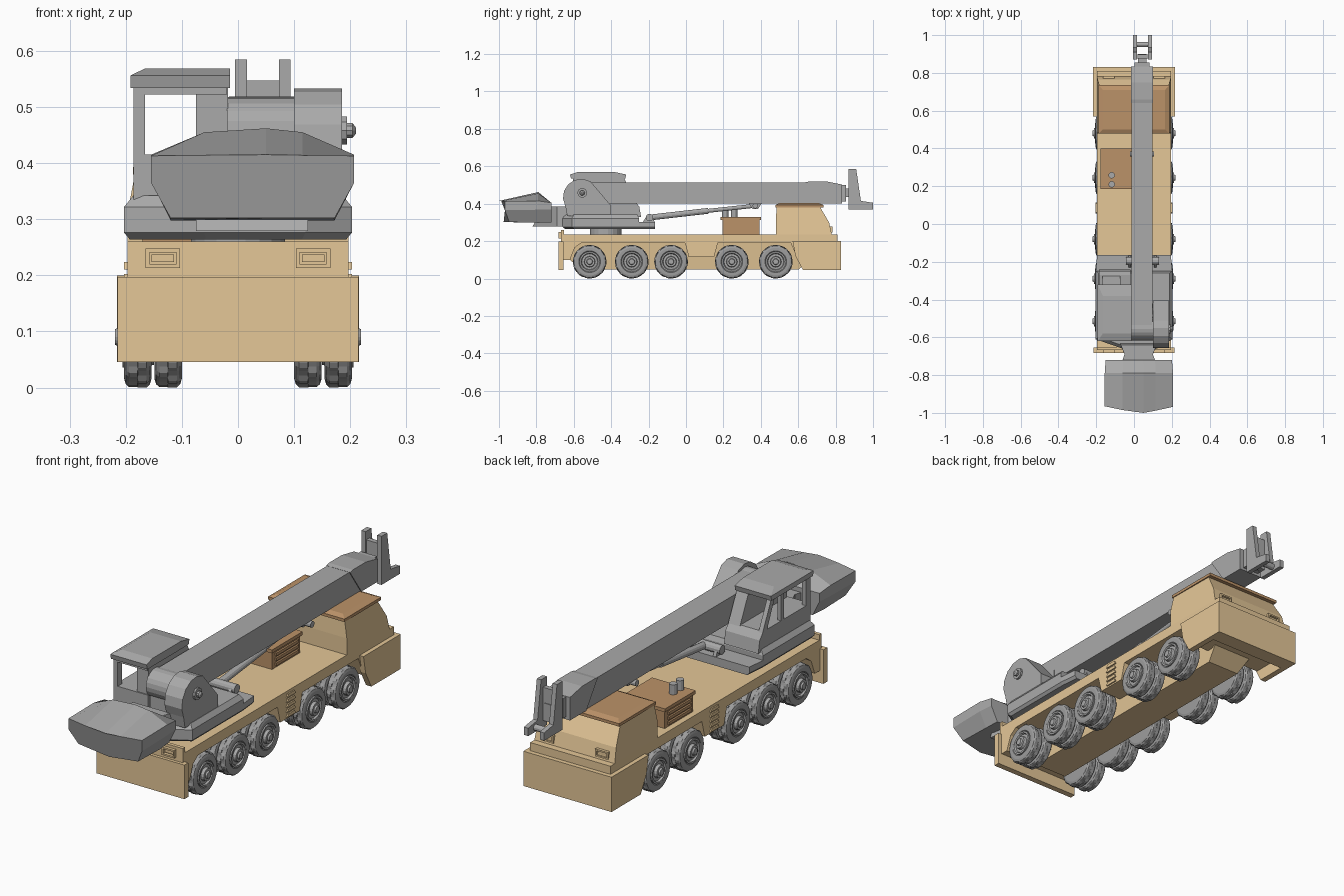
import bpy, bmesh, math
from mathutils import Vector


def material(name, rgb):
    m = bpy.data.materials.new(name)
    m.diffuse_color = (*rgb, 1)
    return m


TAN = material("tan_paint", (0.78, 0.57, 0.31))
BROWN = material("brown_paint", (0.50, 0.29, 0.14))
GREY = material("grey_metal", (0.40, 0.40, 0.40))
TYRE = material("dark_rubber", (0.34, 0.34, 0.34))


def mesh(name, verts, faces, mat):
    me = bpy.data.meshes.new(name)
    me.from_pydata([tuple(v) for v in verts], [], faces)
    bm = bmesh.new()
    bm.from_mesh(me)
    bmesh.ops.recalc_face_normals(bm, faces=bm.faces)
    bm.to_mesh(me)
    bm.free()
    me.materials.append(mat)
    ob = bpy.data.objects.new(name, me)
    bpy.context.collection.objects.link(ob)
    return ob


def loft(name, rings, mat):
    n = len(rings[0])
    faces = [list(range(n)), [(len(rings) - 1) * n + i for i in range(n)]]
    for r in range(len(rings) - 1):
        for i in range(n):
            j = (i + 1) % n
            faces.append([r * n + i, r * n + j, (r + 1) * n + j, (r + 1) * n + i])
    return mesh(name, [v for ring in rings for v in ring], faces, mat)


def prism(name, pts, x0, x1, mat):
    """Side profile of (y, z) points pulled along x."""
    return loft(name, [[(x, y, z) for y, z in pts] for x in (x0, x1)], mat)


def plan(name, layers, mat):
    """Stack of (z, outline of (x, y)) layers."""
    return loft(name, [[(x, y, z) for x, y in pts] for z, pts in layers], mat)


def box(name, x0, x1, y0, y1, z0, z1, mat):
    return prism(name, [(y0, z0), (y1, z0), (y1, z1), (y0, z1)], x0, x1, mat)


def lathe_x(name, prof, y, z, seg, mat, tread=None):
    """Turn an (x, radius) profile round the x axis; tread lowers alternate steps."""
    rings = []
    for k, (x, r) in enumerate(prof):
        ring = []
        for i in range(seg):
            rr = r
            if tread and k in tread and (i // 2 + tread[k]) % 2:
                rr -= 0.004
            a = 2 * math.pi * i / seg
            ring.append((x, y + rr * math.cos(a), z + rr * math.sin(a)))
        rings.append(ring)
    return loft(name, rings, mat)


def rod(name, a, b, r, mat, seg=12):
    a, b = Vector(a), Vector(b)
    d = (b - a).normalized()
    u = d.orthogonal().normalized()
    v = d.cross(u)
    ang = [2 * math.pi * i / seg for i in range(seg)]
    return loft(name, [[p + r * (u * math.cos(t) + v * math.sin(t)) for t in ang]
                       for p in (a, b)], mat)


# Carrier chassis with wheel arches, and the narrow belly between the wheels
prism("chassis_body", [(-.66, .236), (-.66, .1), (-.62, .1), (-.595, .165), (-.56, .19),
                       (-.005, .19), (.015, .115), (.15, .115), (.17, .19), (.56, .19),
                       (.6, .1), (.81, .1), (.81, .236)], -.197, .197, TAN)
belly = [(-.62, .2), (-.62, .1), (-.56, .047), (.6, .047), (.66, .1), (.66, .2)]
loft("chassis_belly", [[(s * w, y, z) for (y, z), w in
                        zip(belly, (.096, .096, .08, .08, .096, .096))] for s in (-1, 1)], TAN)
box("front_apron", -.215, .215, -.682, -.655, .046, .197, TAN)
box("front_beam", -.197, .197, -.668, -.652, .19, .26, TAN)

# Rear bumper wrapped round the carrier cab
for s in (-1, 1):
    prism("bumper_side", [(.57, .2), (.585, .12), (.625, .046), (.83, .046), (.83, .2)],
          s * .19, s * .216, TAN)
box("bumper_rear", -.216, .216, .805, .83, .046, .2, TAN)
box("rear_step", -.19, .19, .76, .806, .046, .065, TAN)

# Carrier cab with sloped rear and brown roof
cab = [(.48, .235), (.48, .31), (.485, .385), (.715, .385), (.765, .30), (.78, .235)]
wid = [.197, .197, .183, .18, .193, .197]
loft("carrier_cab", [[(s * w, y, z) for (y, z), w in zip(cab, wid)] for s in (-1, 1)], TAN)
plan("carrier_cab_roof", [(.38, [(-.187, .478), (.187, .478), (.187, .735), (-.187, .735)]),
                          (.393, [(-.187, .478), (.187, .478), (.187, .735), (-.187, .735)]),
                          (.403, [(-.165, .5), (.165, .5), (.165, .71), (-.165, .71)])], BROWN)


def lamp(name, x, y, out, z0, z1):
    """Recessed lamp: four frame bars round an inset block."""
    y1 = y + out
    box(name + "_top", x - .031, x + .031, y, y1, z1 - .007, z1, TAN)
    box(name + "_base", x - .031, x + .031, y, y1, z0, z0 + .007, TAN)
    for s in (-1, 1):
        box(name + "_side", x + s * .024, x + s * .031, y, y1, z0, z1, TAN)
    box(name + "_lens", x - .02, x + .02, y, y + out * .6, z0 + .011, z1 - .011, TAN)


for s in (-1, 1):
    lamp("front_lamp", s * .134, -.66, -.022, .213, .248)
    lamp("rear_lamp", s * .134, .765, .018, .245, .278)
    # Side louvres
    for i in range(5):
        z = .122 + i * .022
        prism("side_louvre", [(.055, z), (.115, z), (.108, z + .014), (.062, z + .014)],
              s * .19, s * .203, TAN)

# Engine box with louvred sides, lid and twin exhausts
box("engine_box", -.17, .03, .195, .392, .23, .315, BROWN)
box("engine_lid", -.177, .037, .185, .4, .313, .328, BROWN)
for x0, x1 in ((-.178, -.168), (.028, .038)):
    for z in (.246, .268, .29):
        box("engine_slat", x0, x1, .215, .372, z, z + .013, BROWN)
for y in (.21, .258):
    rod("exhaust", (-.118, y, .32), (-.118, y, .372), .017, GREY)

# Wheels: five axles with twin tyres each side
for y in (-.515, -.29, -.08, .245, .48):
    for s in (-1, 1):
        for x in (.1, .154):
            prof = [(x, .05), (x, .074), (x + .003, .084), (x + .009, .09),
                    (x + .0245, .09), (x + .0255, .09), (x + .04, .09),
                    (x + .046, .084), (x + .049, .074), (x + .049, .058), (x + .042, .05)]
            lathe_x("tyre", [(s * a, r) for a, r in prof], y, .09, 48, TYRE,
                    {3: 0, 4: 0, 5: 1, 6: 1})
        hub = [(.15, .05), (.206, .054), (.206, .046), (.198, .042), (.199, .03),
               (.212, .027), (.212, .017), (.219, .014)]
        lathe_x("wheel_hub", [(s * a, r) for a, r in hub], y, .09, 16, GREY)

# Turntable and slewing platform
rod("turntable", (0, -.43, .23), (0, -.43, .275), .085, GREY, 20)
low = [(-.195, -.165), (.195, -.165), (.203, -.25), (.203, -.61), (.12, -.66),
       (-.06, -.66), (-.203, -.61), (-.203, -.25)]
plan("platform_plate", [(.264, [(x * .95, y * .97 - .005) for x, y in low]), (.276, low),
                        (.302, low)], GREY)
up = [(-.203, -.25), (.203, -.25), (.203, -.61), (.12, -.66), (-.06, -.66), (-.203, -.61)]
plan("platform_block", [(.30, up), (.322, up),
                        (.342, [(x * .92, y * .94 - .025) for x, y in up])], GREY)

# Neck and faceted counterweight
plan("counterweight_neck", [(.279, [(-.075, -.82), (.125, -.82), (.1, -.69), (.13, -.62),
                                    (-.08, -.62), (-.05, -.69)]),
                            (.385, [(-.075, -.76), (.125, -.76), (.1, -.69), (.12, -.64),
                                    (-.07, -.64), (-.05, -.69)])], GREY)
xs = [-.12, -.155, -.155, -.06, .05, .115, .207, .207, .172, .05]
zs = [.298, .368, .415, .455, .462, .455, .415, .368, .298, .298]
fy = [-.945, -.965, -.965, -.985, -1.0, -.988, -.968, -.968, -.945, -.975]
fz = [.302, .365, .413, .414, .415, .414, .413, .365, .302, .302]
loft("counterweight", [list(zip(xs, fy, fz)),
                       [(x, -.79, z) for x, z in zip(xs, zs)],
                       [(x * .97, -.72, min(max(z, .30), .405)) for x, z in zip(xs, zs)]], GREY)

# Operator cab: solid base, open window frame and bevelled roof
prism("operator_cab_base", [(-.605, .33), (-.24, .33), (-.25, .385), (-.275, .415),
                            (-.605, .415)], -.186, -.018, GREY)
prism("operator_cab_wall", [(-.6, .41), (-.27, .41), (-.335, .545), (-.6, .545)],
      -.075, -.018, GREY)
prism("rear_pillar", [(-.605, .41), (-.575, .41), (-.575, .545), (-.605, .545)],
      -.186, -.166, GREY)
prism("middle_pillar", [(-.42, .41), (-.4, .41), (-.4, .545), (-.42, .545)],
      -.186, -.168, GREY)
prism("front_pillar", [(-.3, .41), (-.27, .41), (-.335, .545), (-.36, .545)],
      -.186, -.166, GREY)
box("rear_window_header", -.186, -.02, -.605, -.585, .522, .545, GREY)
plan("operator_cab_roof", [(.534, [(-.192, -.615), (-.014, -.615), (-.014, -.325), (-.192, -.325)]),
                           (.556, [(-.192, -.62), (-.014, -.62), (-.014, -.32), (-.192, -.32)]),
                           (.569, [(-.165, -.58), (-.014, -.58), (-.014, -.38), (-.165, -.38)])],
     GREY)

# Boom pivot housing with rounded back, pin and winch drum
arc = [(-.56 + .098 * math.cos(math.radians(a)), .435 + .098 * math.sin(math.radians(a)))
       for a in range(60, 211, 25)]
prism("pivot_housing", [(-.405, .335), (-.405, .395)] + arc + [(-.635, .335)], .1, .185, GREY)
lathe_x("pivot_pin", [(.18, .026), (.194, .026), (.194, .014), (.204, .014), (.21, .006)],
        -.555, .458, 10, GREY)
lathe_x("boom_root_drum", [(-.02, .062), (.105, .062)], -.555, .456, 20, GREY)
box("boom_root_support", -.012, .1, -.6, -.42, .335, .45, GREY)

# Main boom, end collar and inner sections
box("boom", -.012, .097, -.57, .75, .402, .514, GREY)
prism("boom_collar", [(.64, .515), (.66, .519), (.75, .519), (.835, .502), (.835, .4),
                      (.72, .4)], -.016, .101, GREY)
box("boom_inner_section", .003, .083, .82, .855, .412, .5, GREY)
box("boom_tip_link", .02, .066, .85, .9, .435, .48, GREY)

# Boom head: two fork plates joined by cross pieces
for x in (-.005, .073):
    prism("boom_head_plate", [(.87, .37), (1.0, .37), (1.0, .405), (.935, .415),
                              (.91, .585), (.87, .585)], x, x + .021, GREY)
box("boom_head_web", .015, .075, .875, .897, .40, .547, GREY)
rod("boom_head_sheave", (.012, .95, .39), (.078, .95, .39), .014, GREY)

# Lift ram under the boom
rod("ram_pivot_pin", (-.042, -.195, .326), (.132, -.195, .326), .02, GREY)
for x in (-.03, .105):
    prism("ram_bracket", [(-.235, .295), (-.165, .295), (-.18, .335), (-.21, .335)],
          x, x + .015, GREY)
rod("ram_barrel", (.043, -.195, .326), (.043, .12, .362), .016, GREY)
rod("ram_piston", (.043, .1, .36), (.043, .37, .389), .011, GREY)
prism("ram_boom_bracket", [(.33, .41), (.355, .372), (.385, .372), (.41, .41)], .015, .07, GREY)
rod("ram_boom_pin", (-.02, .37, .389), (.106, .37, .389), .014, GREY)
